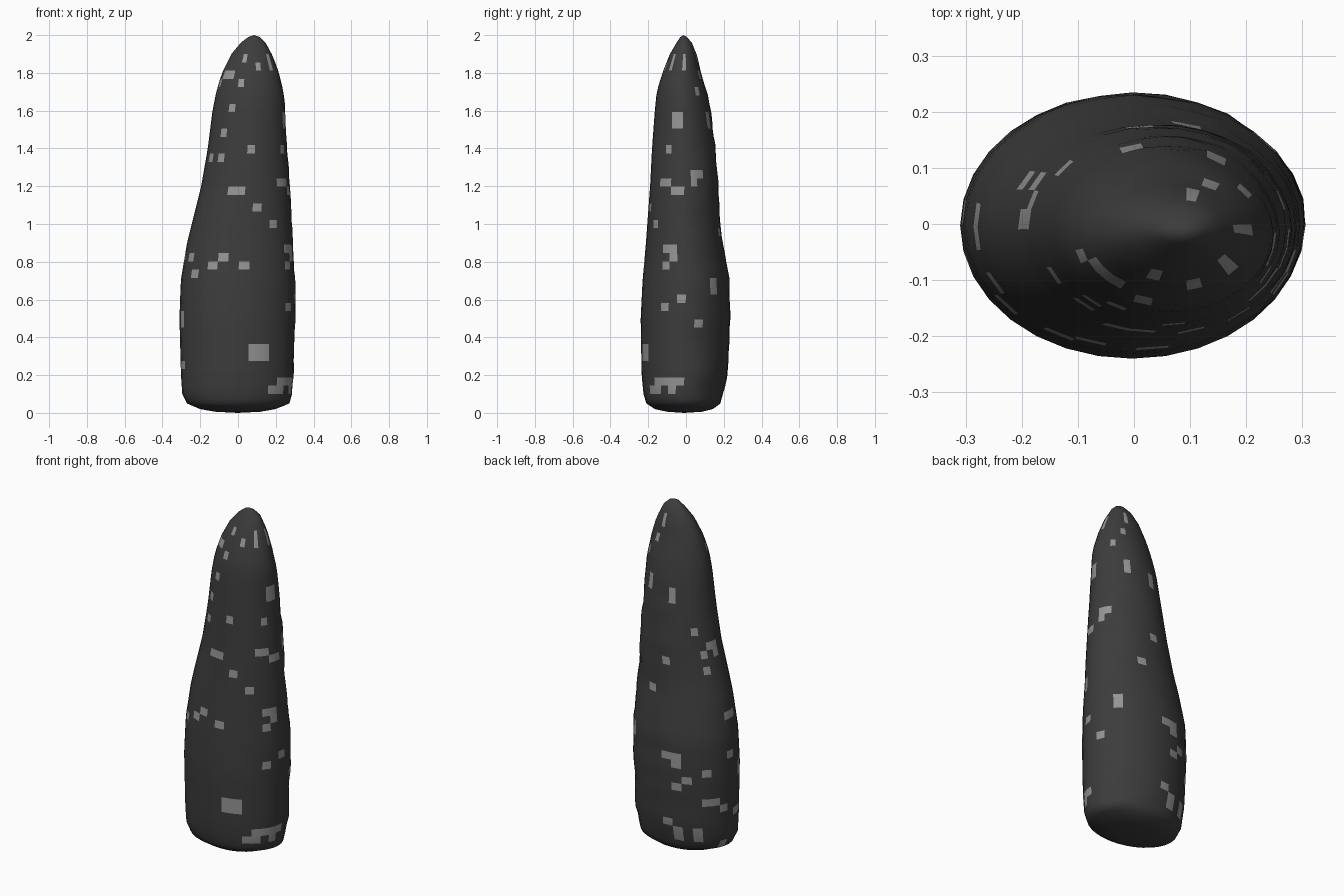
import bpy, bmesh, math, random
from mathutils import noise, Vector

if "Cube" in bpy.data.objects:
    bpy.data.objects.remove(bpy.data.objects["Cube"])

random.seed(4)
SIDES, RINGS = 32, 50

# Profile: z, left x, right x, front y, back y
PROFILE = [
    (0.02, -.20, .20, -.165, .14), (0.05, -.27, .27, -.21, .18),
    (0.10, -.295, .288, -.225, .197), (0.20, -.302, .295, -.235, .22),
    (0.50, -.31, .303, -.24, .235), (0.70, -.303, .303, -.23, .23),
    (0.90, -.27, .29, -.212, .197), (1.00, -.245, .285, -.205, .182),
    (1.20, -.195, .275, -.19, .172), (1.40, -.16, .26, -.18, .157),
    (1.60, -.135, .248, -.165, .13), (1.70, -.115, .242, -.155, .11),
    (1.80, -.085, .215, -.125, .082), (1.90, -.035, .18, -.085, .055),
    (1.96, .015, .145, -.05, .03), (1.99, .055, .115, -.03, .005)]


def section(z):
    for a, b in zip(PROFILE, PROFILE[1:]):
        if z <= b[0] + 1e-6:
            t = (z - a[0]) / (b[0] - a[0])
            return [p + (q - p) * t for p, q in zip(a[1:], b[1:])]
    return PROFILE[-1][1:]


def material(name, value):
    m = bpy.data.materials.new(name)
    m.diffuse_color = (value, value, value, 1)
    m.use_nodes = True
    m.node_tree.nodes["Principled BSDF"].inputs["Base Color"].default_value = m.diffuse_color
    return m


# Leaning stone body lofted from oval rings
heights = [0.02, 0.035, 0.05, 0.075]
heights += [0.1 + 1.8 * i / (RINGS - 9) for i in range(RINGS - 8)]
heights += [1.93, 1.96, 1.98, 1.99]
bm = bmesh.new()
rings = []
for z in heights:
    l, r, f, b = section(z)
    ring = []
    for i in range(SIDES):
        a = 2 * math.pi * i / SIDES
        c, s = math.cos(a), math.sin(a)
        x = (l + r) / 2 + (r - l) / 2 * c
        y = (f + b) / 2 + (b - f) / 2 * s
        # weathered bumps on the back and right
        bump = 0.008 * max(0, c * .7 + s * .7) * noise.noise(Vector((x * 8, y * 8, z * 12)))
        ring.append(bm.verts.new((x + bump * c, y + bump * s, z)))
    rings.append(ring)
for lo, hi in zip(rings, rings[1:]):
    for i in range(SIDES):
        j = (i + 1) % SIDES
        bm.faces.new((lo[i], lo[j], hi[j], hi[i]))

# Rounded tip and nearly flat base
tip = bm.verts.new((.085, -.013, 2.0))
inner = [bm.verts.new((v.co.x * .6, v.co.y * .6, 0.006)) for v in rings[0]]
base = bm.verts.new((0, -.01, 0.0))
for i in range(SIDES):
    j = (i + 1) % SIDES
    bm.faces.new((rings[-1][i], rings[-1][j], tip))
    bm.faces.new((inner[i], inner[j], rings[0][j], rings[0][i]))
    bm.faces.new((inner[j], inner[i], base))

# Pale flecks: short random walks over the faces
bm.faces.ensure_lookup_table()
walls = [f for f in bm.faces if len(f.verts) == 4 and .05 < f.calc_center_median().z < 1.93]
for k in range(62):
    face = random.choice(walls)
    for step in range(random.choice((1, 1, 2, 3))):
        face.material_index = 1
        edge = random.choice(face.edges)
        face = next((g for g in edge.link_faces if g is not face), face)
for face in bm.faces:
    face.smooth = True

mesh = bpy.data.meshes.new("standing_stone")
bm.normal_update()
bm.to_mesh(mesh)
bm.free()
stone = bpy.data.objects.new("standing_stone", mesh)
bpy.context.collection.objects.link(stone)
mesh.materials.append(material("dark_stone", 0.045))
mesh.materials.append(material("pale_fleck", 0.3))
